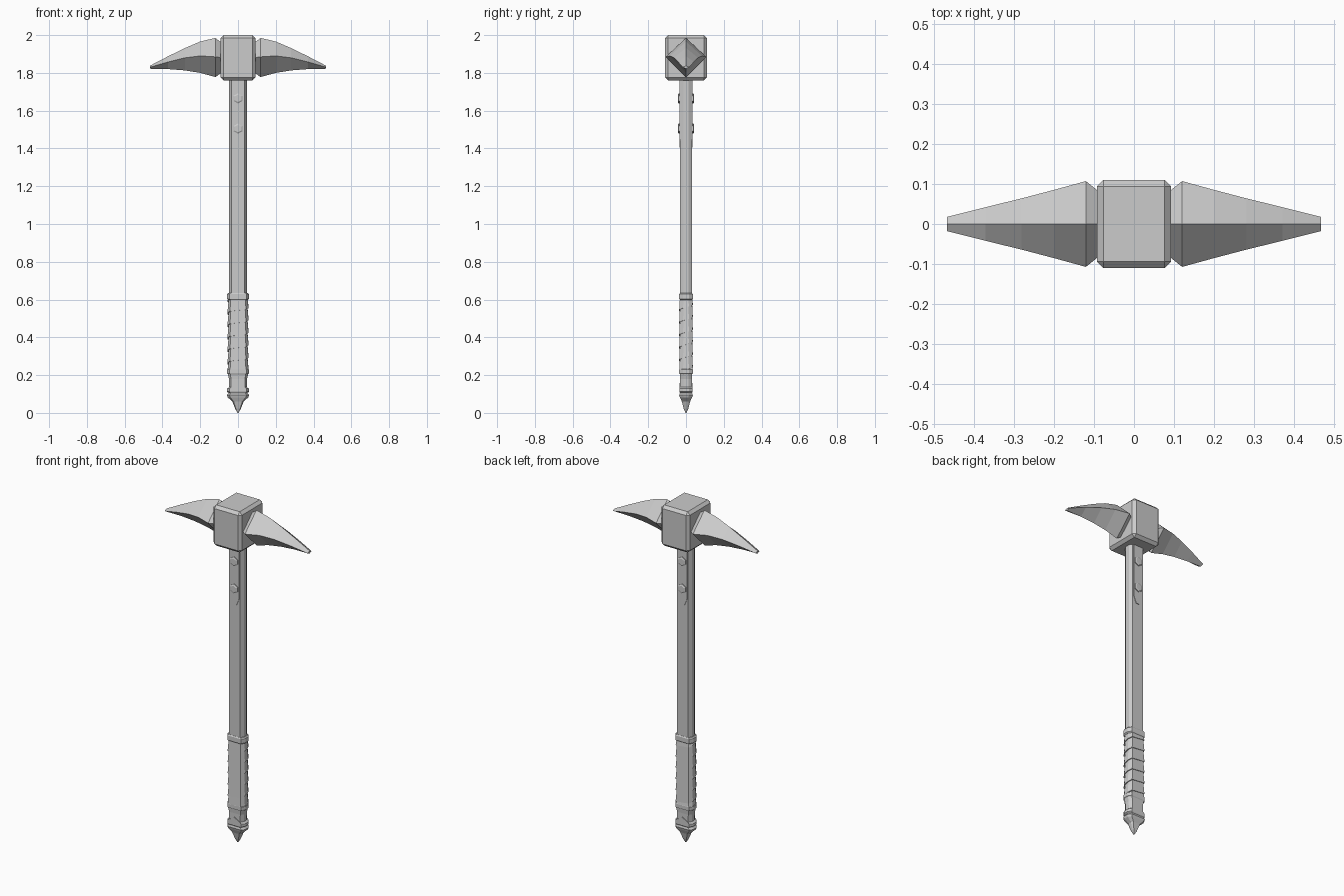
import bpy
import bmesh
from math import cos, sin, pi

cube = bpy.data.objects.get("Cube")
if cube:
    bpy.data.objects.remove(cube, do_unlink=True)

steel = bpy.data.materials.new("plain_grey")
steel.use_nodes = True
GREY = (0.6, 0.6, 0.6, 1)
steel.diffuse_color = GREY
steel.node_tree.nodes["Principled BSDF"].inputs["Base Color"].default_value = GREY


def finish(name, bm):
    bmesh.ops.recalc_face_normals(bm, faces=bm.faces)
    mesh = bpy.data.meshes.new(name)
    bm.to_mesh(mesh)
    bm.free()
    mesh.materials.append(steel)
    obj = bpy.data.objects.new(name, mesh)
    bpy.context.collection.objects.link(obj)
    return obj


def loft(name, rings):
    """Skin a list of equal-length point rings and cap both ends."""
    bm = bmesh.new()
    rows = [[bm.verts.new(p) for p in ring] for ring in rings]
    n = len(rows[0])
    for a, b in zip(rows, rows[1:]):
        for i in range(n):
            j = (i + 1) % n
            bm.faces.new((a[i], a[j], b[j], b[i]))
    bm.faces.new(rows[0])
    bm.faces.new(rows[-1])
    return finish(name, bm)


def octagon(hx, hy):
    """Flattened octagon, counter-clockwise from +x."""
    cx, cy = hx * 0.76, hy * 0.42
    return [(hx, -cy), (hx, cy), (cx, hy), (-cx, hy),
            (-hx, cy), (-hx, -cy), (-cx, -hy), (cx, -hy)]


def column(name, sections):
    return loft(name, [[(x, y, z) for x, y in octagon(hx, hy)]
                       for z, hx, hy in sections])


def plate(name, outline, y_in, y_out):
    return loft(name, [[(x, y, z) for x, z in outline] for y in (y_in, y_out)])


# Shaft
column("shaft", [(0.1, 0.047, 0.031), (1.8, 0.047, 0.031)])

# Chamfered head block
bm = bmesh.new()
bmesh.ops.create_cube(bm, size=1)
for v in bm.verts:
    v.co = (v.co.x * 0.185, v.co.y * 0.22, 1.88 + v.co.z * 0.24)
bmesh.ops.bevel(bm, geom=bm.edges[:], offset=0.016, segments=1, affect='EDGES')
finish("head_block", bm)

# Curved diamond-section picks: x, half width, top, ridge, bottom
pick = [(0.08, 0.075, 1.955, 1.88, 1.805),
        (0.12, 0.107, 1.985, 1.885, 1.778),
        (0.20, 0.085, 1.966, 1.89, 1.8),
        (0.28, 0.064, 1.932, 1.88, 1.813),
        (0.37, 0.042, 1.888, 1.858, 1.82),
        (0.466, 0.018, 1.838, 1.83, 1.822)]
for side, label in ((1, "left"), (-1, "right")):
    loft(label + "_pick", [[(side * x, 0, top), (side * x, w, mid),
                            (side * x, 0, low), (side * x, -w, mid)]
                           for x, w, top, mid, low in pick])

# Cheek plates, bolts and the pointed pommel plates on front and back
cheek = [(-0.03, 1.78), (0.03, 1.78), (0.03, 1.45),
         (0.012, 1.405), (-0.012, 1.405), (-0.03, 1.45)]
chevron = [(-0.042, 0.12), (0.042, 0.12), (0.042, 0.132),
           (0, 0.158), (-0.042, 0.132)]
for side, label in ((-1, "front"), (1, "back")):
    plate(label + "_cheek_plate", cheek, side * 0.025, side * 0.034)
    plate(label + "_pommel_plate", chevron, side * 0.025, side * 0.035)
    for z, level in ((1.665, "upper"), (1.505, "lower")):
        rings = [[(r * sin(k * pi / 3), side * y, z + r * cos(k * pi / 3))
                  for k in range(6)]
                 for y, r in ((0.03, 0.027), (0.039, 0.027), (0.043, 0.02))]
        loft(f"{label}_{level}_bolt", rings)

# Collars bounding the grip
for z, h, label in ((0.598, 0.037, "upper"), (0.203, 0.032, "lower")):
    column(label + "_collar", [(z, 0.052, 0.032), (z + 0.006, 0.058, 0.036),
                               (z + h - 0.006, 0.058, 0.036),
                               (z + h, 0.052, 0.032)])

# Spiral wrap: each turn tucks under the lip of the next
bm = bmesh.new()
LOW, HIGH, PITCH = 0.225, 0.605, 0.066
outer, inner = octagon(0.056, 0.036), octagon(0.05, 0.0325)
lips, tucks = [], []
for i in range(-8, 8 * 6 + 1):
    z = LOW + PITCH * i / 8
    for row, ring, dz in ((lips, outer, 0), (tucks, inner, PITCH)):
        x, y = ring[i % 8]
        row.append(bm.verts.new((x, y, min(max(z + dz, LOW), HIGH))))
for i in range(len(lips) - 1):
    bm.faces.new((lips[i], lips[i + 1], tucks[i + 1], tucks[i]))
    if i + 9 < len(lips):
        bm.faces.new((tucks[i], tucks[i + 1], lips[i + 9], lips[i + 8]))
bmesh.ops.dissolve_degenerate(bm, dist=0.0001, edges=bm.edges[:])
finish("spiral_grip", bm)

# Pommel: flared neck, ring and pointed tip
column("pommel", [(0, 0.003, 0.003), (0.022, 0.015, 0.012),
                  (0.06, 0.03, 0.022), (0.082, 0.054, 0.032),
                  (0.094, 0.059, 0.036), (0.106, 0.05, 0.032),
                  (0.112, 0.058, 0.035), (0.128, 0.058, 0.035),
                  (0.136, 0.047, 0.031), (0.18, 0.048, 0.031),
                  (0.205, 0.054, 0.033)])
